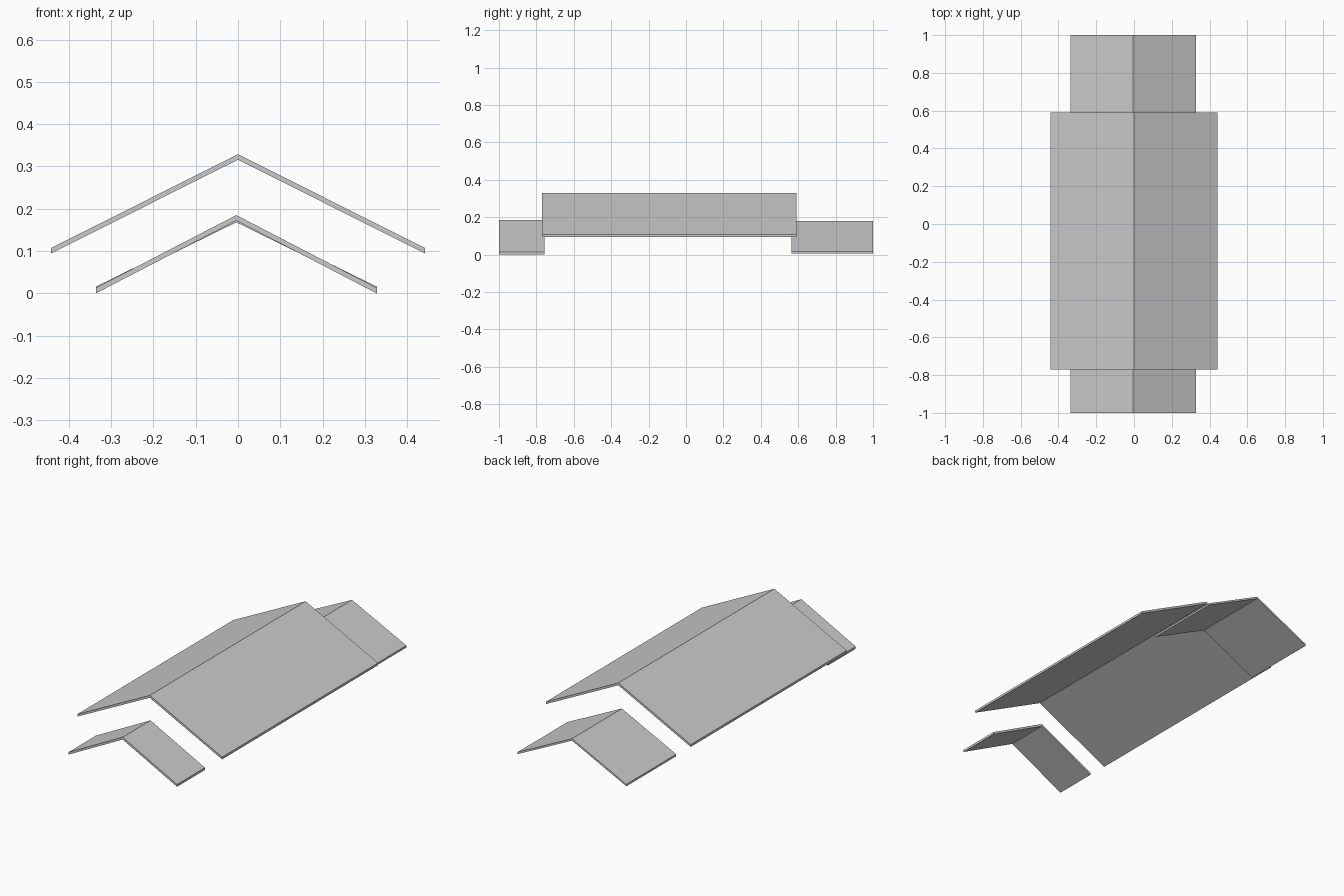
import bpy

if "Cube" in bpy.data.objects:
    bpy.data.objects.remove(bpy.data.objects["Cube"])


def gable_roof(name, x0, xr, x1, y0, y1, eave, ridge, thick):
    """Thin folded roof sheet: chevron profile in XZ extruded along Y.
    eave and ridge are the heights of the upper surface."""
    top = [(x0, eave), (xr, ridge), (x1, eave)]
    ring = top + [(x, z - thick) for x, z in reversed(top)]
    verts = [(x, y, z) for y in (y0, y1) for x, z in ring]
    n = len(ring)
    faces = [(i, i + n, (i + 1) % n + n, (i + 1) % n) for i in range(n)]
    # gable ends, one quad per slope
    for a, b, c, d in ((0, 1, 4, 5), (1, 2, 3, 4)):
        faces.append((a, b, c, d))
        faces.append((d + n, c + n, b + n, a + n))
    mesh = bpy.data.meshes.new(name)
    mesh.from_pydata(verts, [], faces)
    mesh.update()
    obj = bpy.data.objects.new(name, mesh)
    bpy.context.collection.objects.link(obj)
    return obj


# large central roof
gable_roof("main_roof", -0.442, 0.0, 0.442, -0.77, 0.59, 0.107, 0.329, 0.013)
# lower roofs at the front and back ends
gable_roof("front_porch_roof", -0.336, -0.004, 0.328, -1.0, -0.757, 0.013, 0.185, 0.013)
gable_roof("back_porch_roof", -0.336, -0.004, 0.328, 0.565, 1.0, 0.016, 0.179, 0.011)
